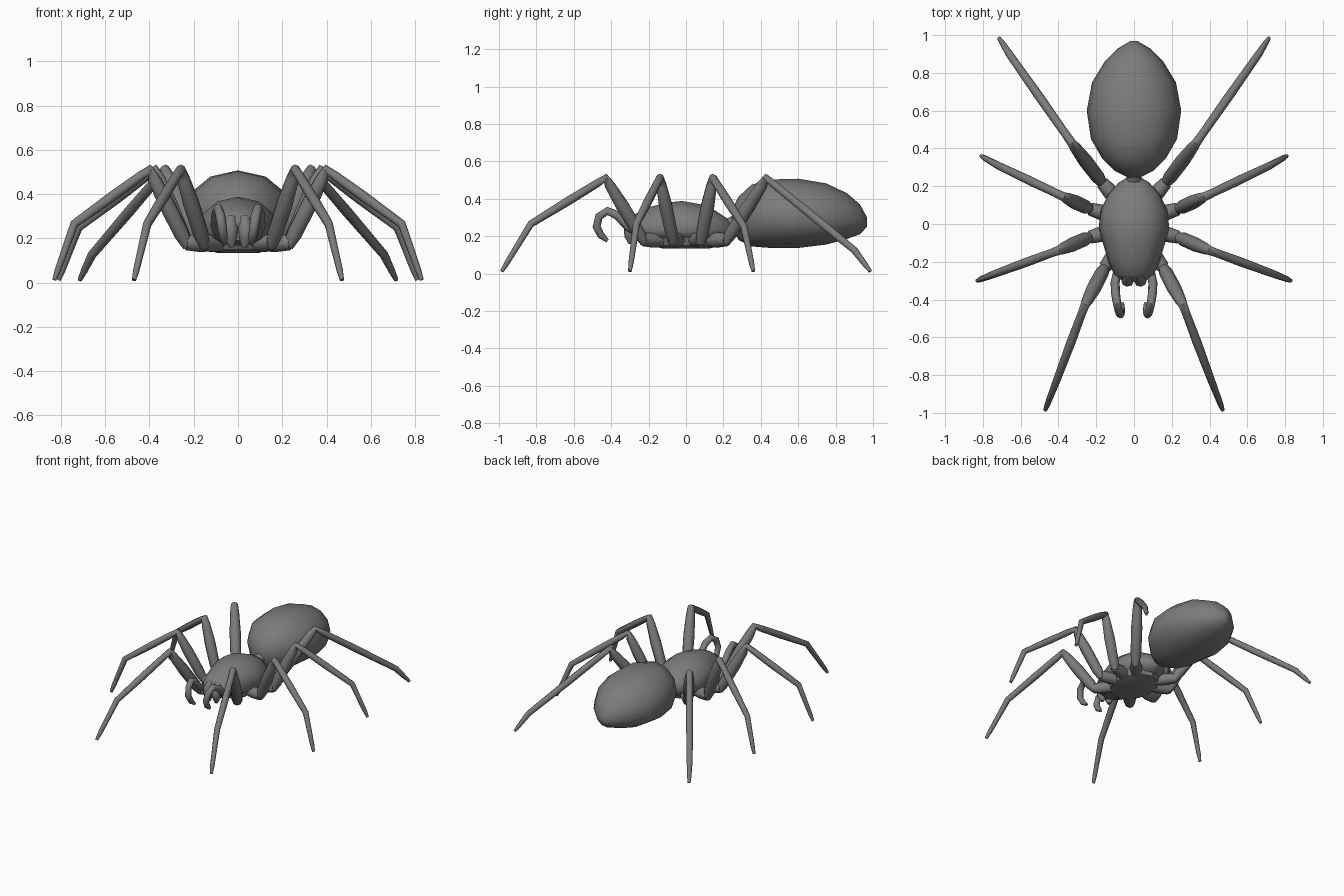
import bpy, bmesh, math
from mathutils import Vector

if "Cube" in bpy.data.objects:
    bpy.data.objects.remove(bpy.data.objects["Cube"])

grey = bpy.data.materials.new("dark_grey")
grey.diffuse_color = (0.2, 0.2, 0.2, 1)
grey.use_nodes = True
grey.node_tree.nodes["Principled BSDF"].inputs["Base Color"].default_value = grey.diffuse_color


def skin(name, rings, angle=50):
    """Bridge a list of point rings into a closed, smooth-shaded object."""
    bm = bmesh.new()
    loops = [[bm.verts.new(p) for p in r] for r in rings]
    n = len(loops[0])
    for a, b in zip(loops, loops[1:]):
        for i in range(n):
            j = (i + 1) % n
            bm.faces.new((a[i], a[j], b[j], b[i]))
    bm.faces.new(loops[0][::-1])
    bm.faces.new(loops[-1])
    bmesh.ops.recalc_face_normals(bm, faces=bm.faces)
    me = bpy.data.meshes.new(name)
    bm.to_mesh(me)
    bm.free()
    me.materials.append(grey)
    ob = bpy.data.objects.new(name, me)
    bpy.context.collection.objects.link(ob)
    bpy.ops.object.select_all(action='DESELECT')
    ob.select_set(True)
    bpy.context.view_layer.objects.active = ob
    bpy.ops.object.shade_smooth_by_angle(angle=math.radians(angle))
    return ob


def body(name, sections, n=12):
    """Loft along y; each section is (y, half width, widest z, top z, bottom z)."""
    rings = []
    for y, w, mid, top, bot in sections:
        ring = []
        for i in range(n):
            a = 2 * math.pi * i / n
            s = math.sin(a)
            ring.append((w * math.cos(a), y, mid + s * ((top - mid) if s > 0 else (mid - bot))))
        rings.append(ring)
    return skin(name, rings)


def tube(name, path, n=8):
    """Tapered limb; each path point is (x, y, z, radius)."""
    pts = [Vector(p[:3]) for p in path]
    rings = []
    for i, p in enumerate(pts):
        t = Vector()
        if i > 0:
            t += (p - pts[i - 1]).normalized()
        if i < len(pts) - 1:
            t += (pts[i + 1] - p).normalized()
        t.normalize()
        side = Vector((-pts[-1].y, pts[-1].x, 0))
        side = (side - t * side.dot(t)).normalized()
        up = t.cross(side)
        rings.append([p + path[i][3] * (math.cos(a) * side + math.sin(a) * up)
                      for a in (2 * math.pi * k / n for k in range(n))])
    return skin(name, rings)


def pair(name, path, n=8):
    """The same limb on the right and on the left."""
    tube(name + "_right", path, n)
    tube(name + "_left", [(-x, y, z, r) for x, y, z, r in path], n)


# Abdomen
body("abdomen", [
    (0.245, 0.03, 0.30, 0.34, 0.26), (0.28, 0.10, 0.30, 0.41, 0.18),
    (0.35, 0.17, 0.31, 0.475, 0.145), (0.45, 0.228, 0.31, 0.503, 0.137),
    (0.60, 0.25, 0.30, 0.507, 0.137), (0.75, 0.222, 0.29, 0.482, 0.155),
    (0.86, 0.155, 0.285, 0.43, 0.185), (0.93, 0.085, 0.28, 0.37, 0.21),
    (0.968, 0.02, 0.275, 0.30, 0.25)])

# Domed front body
body("carapace", [
    (-0.305, 0.055, 0.24, 0.28, 0.19), (-0.27, 0.105, 0.24, 0.32, 0.18),
    (-0.20, 0.135, 0.23, 0.355, 0.17), (-0.10, 0.165, 0.23, 0.38, 0.16),
    (-0.02, 0.187, 0.23, 0.388, 0.155), (0.08, 0.175, 0.23, 0.37, 0.155),
    (0.16, 0.135, 0.23, 0.335, 0.16), (0.22, 0.08, 0.23, 0.295, 0.18),
    (0.25, 0.03, 0.23, 0.26, 0.20)])

# Waist joining the two body parts
tube("waist", [(0, 0.20, 0.24, 0.04), (0, 0.30, 0.29, 0.04)])

# Flat underside plate
skin("underside_plate", [
    [(w * math.cos(a), 1.35 * w * math.sin(a), z)
     for a in (2 * math.pi * k / 12 for k in range(12))]
    for w, z in ((0.09, 0.133), (0.14, 0.15), (0.16, 0.21))], 30)

# Legs: hip end, knee, ankle and tip of each one
legs = {
    "front_leg": ((0.155, -0.23, 0.18), (0.26, -0.43, 0.51), (0.41, -0.83, 0.265), (0.47, -0.985, 0.012)),
    "second_leg": ((0.235, -0.07, 0.18), (0.40, -0.14, 0.51), (0.74, -0.265, 0.265), (0.83, -0.30, 0.012)),
    "third_leg": ((0.235, 0.08, 0.18), (0.375, 0.145, 0.51), (0.72, 0.31, 0.25), (0.81, 0.36, 0.012)),
    "back_leg": ((0.17, 0.22, 0.18), (0.33, 0.43, 0.51), (0.66, 0.90, 0.125), (0.715, 0.985, 0.012)),
}
for name, (hip, knee, ankle, tip) in legs.items():
    h, k, a, t = map(Vector, (hip, knee, ankle, tip))
    root = Vector((h.x * 0.3, h.y * 0.4, 0.18))
    # short flat hip segment
    pair(name + "_hip", [(*root, 0.035), (*root.lerp(h, 0.6), 0.042), (*h, 0.034)])
    # thick thigh rising to the knee, then a slim shin and foot
    foot = t + (t - a).normalized() * -0.05
    pair(name, [(*h.lerp(k, -0.05), 0.024), (*h.lerp(k, 0.12), 0.036), (*h.lerp(k, 0.55), 0.038),
                (*h.lerp(k, 0.88), 0.030), (*k, 0.024), (*k.lerp(a, 0.12), 0.022),
                (*k.lerp(a, 0.5), 0.024), (*a, 0.020), (*foot, 0.015), (*t, 0.010)])

# Curled feelers
pair("feeler", [
    (0.085, -0.24, 0.21, 0.022), (0.10, -0.31, 0.25, 0.024), (0.098, -0.365, 0.31, 0.024),
    (0.09, -0.42, 0.335, 0.022), (0.08, -0.465, 0.305, 0.022), (0.072, -0.478, 0.25, 0.022),
    (0.066, -0.455, 0.205, 0.020), (0.062, -0.42, 0.175, 0.010)])

# Jaws and short fangs
pair("jaw", [(0.03, -0.27, 0.29, 0.025), (0.034, -0.30, 0.25, 0.034),
             (0.034, -0.30, 0.20, 0.030), (0.028, -0.295, 0.16, 0.012)])
